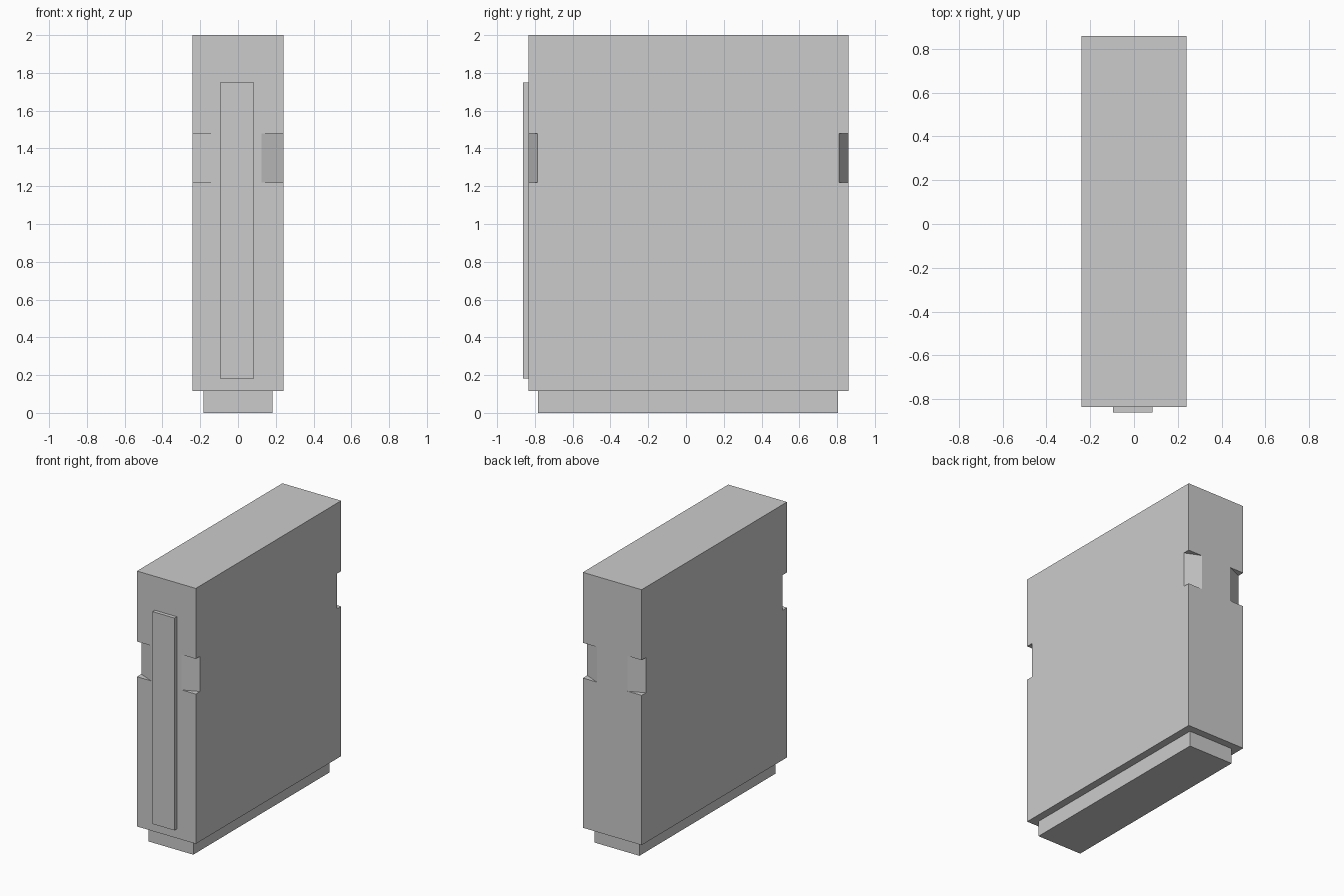
import bpy, bmesh

if "Cube" in bpy.data.objects:
    bpy.data.objects.remove(bpy.data.objects["Cube"])

X, Y0, Y1 = 0.24, -0.835, 0.86   # body half width, front and back


def new_object(name, bm):
    bmesh.ops.recalc_face_normals(bm, faces=bm.faces[:])
    mesh = bpy.data.meshes.new(name)
    bm.to_mesh(mesh)
    bm.free()
    obj = bpy.data.objects.new(name, mesh)
    bpy.context.collection.objects.link(obj)
    return obj


def add_prism(bm, outline, z0, z1):
    face = bm.faces.new([bm.verts.new((x, y, z0)) for x, y in outline])
    top = bmesh.ops.extrude_face_region(bm, geom=[face], use_keep_orig=True)
    verts = [v for v in top["geom"] if isinstance(v, bmesh.types.BMVert)]
    bmesh.ops.translate(bm, verts=verts, vec=(0, 0, z1 - z0))


def box(name, x0, x1, y0, y1, z0, z1):
    bm = bmesh.new()
    add_prism(bm, [(x0, y0), (x1, y0), (x1, y1), (x0, y1)], z0, z1)
    return new_object(name, bm)


# Main slab, recessed plinth and raised front strip
body = box("body", -X, X, Y0, Y1, 0.115, 2.0)
box("plinth", -0.183, 0.183, -0.783, 0.805, 0, 0.115)
box("front_strip", -0.095, 0.085, -0.862, Y0, 0.183, 1.75)

# Slanted finger notches on the four vertical corners
W, D = 0.115, 0.05
bm = bmesh.new()
for sx in (-1, 1):
    for y, sy in ((Y0, -1), (Y1, 1)):
        add_prism(bm, [(sx * (X - 2 * W), y + sy * D),
                       (sx * (X + W), y - sy * 2 * D),
                       (sx * (X + W), y + sy * D)], 1.22, 1.48)
cutter = new_object("notch_cutter", bm)
cutter.hide_render = True

mod = body.modifiers.new("notches", "BOOLEAN")
mod.operation = "DIFFERENCE"
mod.solver = "EXACT"
mod.object = cutter
bpy.context.view_layer.objects.active = body
bpy.ops.object.modifier_apply(modifier=mod.name)
bpy.data.objects.remove(cutter)
